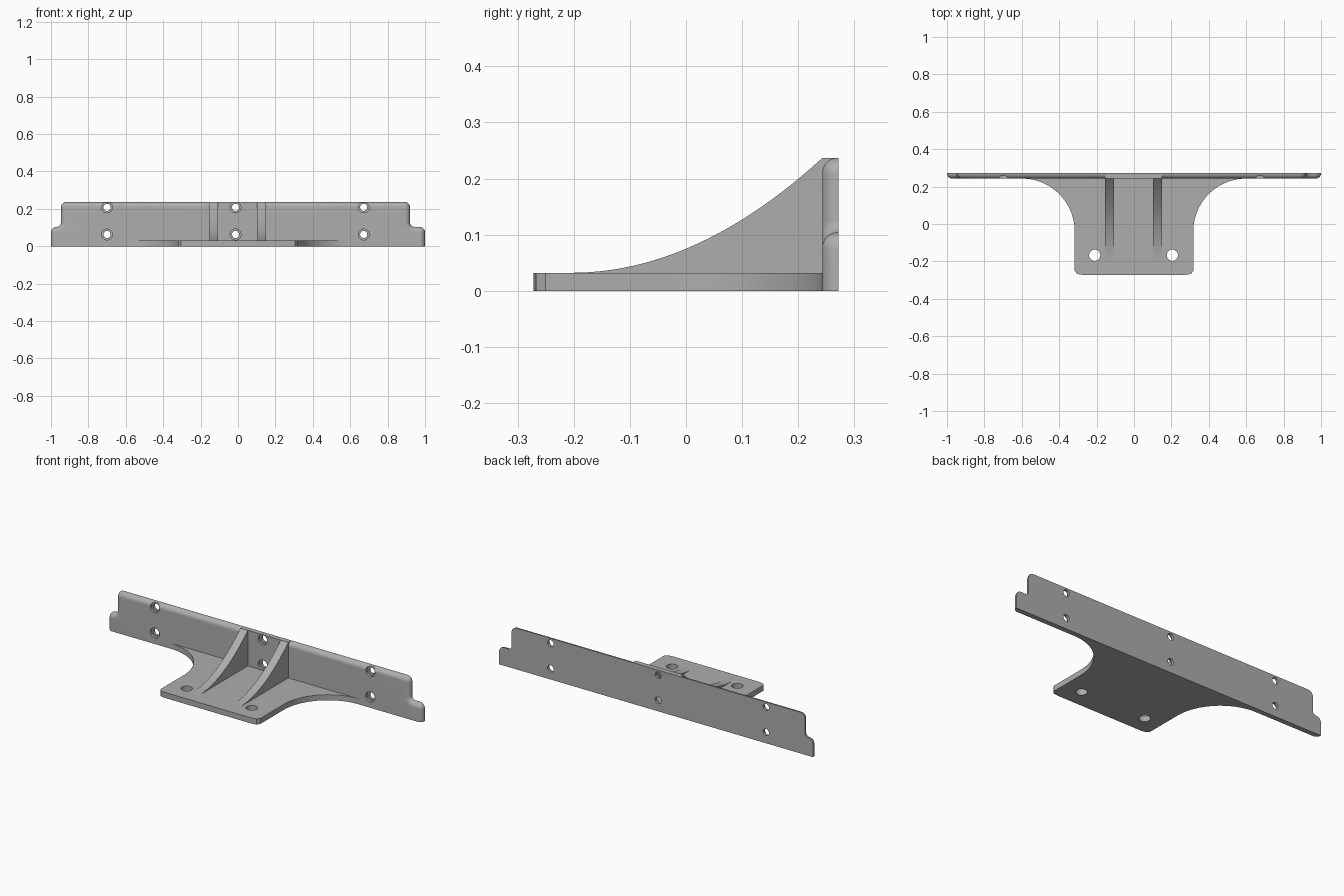
import bpy, bmesh
from math import sin, cos, pi, radians

cube = bpy.data.objects.get("Cube")
if cube:
    bpy.data.objects.remove(cube, do_unlink=True)

H, FRONT, BACK = 0.237, 0.243, 0.272   # flange height and faces
BASE_T = 0.032                         # base thickness

grey = bpy.data.materials.new("plain grey")
grey.use_nodes = True
grey.diffuse_color = (0.42, 0.42, 0.42, 1)
grey.node_tree.nodes["Principled BSDF"].inputs["Base Color"].default_value = (0.42, 0.42, 0.42, 1)


def arc(cx, cy, r, a0, a1, n=10):
    steps = [radians(a0 + (a1 - a0) * i / n) for i in range(n + 1)]
    return [(cx + r * cos(a), cy + r * sin(a)) for a in steps]


def loft(name, rings):
    """Closed solid through a list of matching rings of 3D points."""
    bm = bmesh.new()
    loops = [[bm.verts.new(p) for p in ring] for ring in rings]
    for a, b in zip(loops, loops[1:]):
        for i in range(len(a)):
            j = (i + 1) % len(a)
            bm.faces.new((a[i], a[j], b[j], b[i]))
    bm.faces.new(loops[0])
    bm.faces.new(loops[-1])
    bmesh.ops.recalc_face_normals(bm, faces=bm.faces)
    mesh = bpy.data.meshes.new(name)
    bm.to_mesh(mesh)
    bm.free()
    mesh.materials.append(grey)
    ob = bpy.data.objects.new(name, mesh)
    bpy.context.collection.objects.link(ob)
    return ob


def activate(ob):
    bpy.ops.object.select_all(action='DESELECT')
    ob.select_set(True)
    bpy.context.view_layer.objects.active = ob


def combine(target, tool, operation):
    activate(target)
    mod = target.modifiers.new("combine", 'BOOLEAN')
    mod.operation, mod.solver, mod.object = operation, 'EXACT', tool
    bpy.ops.object.modifier_apply(modifier=mod.name)
    bpy.data.objects.remove(tool, do_unlink=True)


def rod_y(x, z, r, y0, y1):
    circle = arc(x, z, r, 0, 350, 35)
    return loft("cutter", [[(u, y, v) for u, v in circle] for y in (y0, y1)])


# Flange: stepped ends, front edge rounded everywhere but along the bottom
def flange_end(top_x, d):
    r, rc, step = 0.03, 0.022, 0.104
    return ([(1 - d, 0)]
            + arc(1 - r, step - r, r - d, 0, 90)
            + arc(top_x + rc, step + rc, rc + d, 270, 180)
            + arc(top_x - r, H - r, r - d, 0, 90))


def flange_ring(d, y):
    right = flange_end(0.92, d)
    left = [(-x, z) for x, z in reversed(flange_end(0.947, d))]
    return [(x, y, z) for x, z in right + left]


f = 0.027
rings = [flange_ring(f * (1 - sin(a)), FRONT + f * (1 - cos(a)))
         for a in (pi / 2 * i / 8 for i in range(9))]
flange = loft("back_flange", rings + [flange_ring(0, BACK)])

# Square-edged middle of the flange, between the ribs
block = [(-0.155, 0.15), (0.15, 0.15), (0.15, H), (-0.155, H)]
combine(flange, loft("middle", [[(x, y, z) for x, z in block] for y in (FRONT, BACK)]), 'UNION')

# Counterbored screw holes through the flange
for x in (-0.70, -0.013, 0.672):
    for z in (0.063, 0.208):
        combine(flange, rod_y(x, z, 0.019, 0.2, 0.3), 'DIFFERENCE')
        combine(flange, rod_y(x, z, 0.029, 0.2, FRONT + 0.014), 'DIFFERENCE')

# Base: tongue that flares into the flange
flare = 0.283
half = [(0.275, -BACK), (0.305, -0.267), (0.317, -0.25)]
half += arc(0.317 + flare, FRONT - flare, flare, 180, 90, 32)
outline = half + [(-x, y) for x, y in reversed(half)]
base = loft("base_plate", [[(x, y, z) for x, y in outline] for z in (0, BASE_T)])
for x in (-0.21, 0.205):
    hole = arc(x, -0.167, 0.03, 0, 350, 35)
    combine(base, loft("cutter", [[(u, v, z) for u, v in hole] for z in (-0.1, 0.1)]), 'DIFFERENCE')

# Ribs: curved gussets between base and flange
toe = -0.205
curve = [(toe + (FRONT - toe) * i / 24) for i in range(25)]
profile = [(y, BASE_T + 1.02 * (y - toe) ** 2) for y in curve] + [(FRONT, BASE_T - 0.01), (toe, BASE_T - 0.01)]
parts = [flange, base]
for name, x0, x1 in (("right_rib", -0.155, -0.108), ("left_rib", 0.102, 0.15)):
    parts.append(loft(name, [[(x, y, z) for y, z in profile] for x in (x0, x1)]))

for ob in parts:
    activate(ob)
    bpy.ops.object.shade_smooth_by_angle(angle=radians(30))
